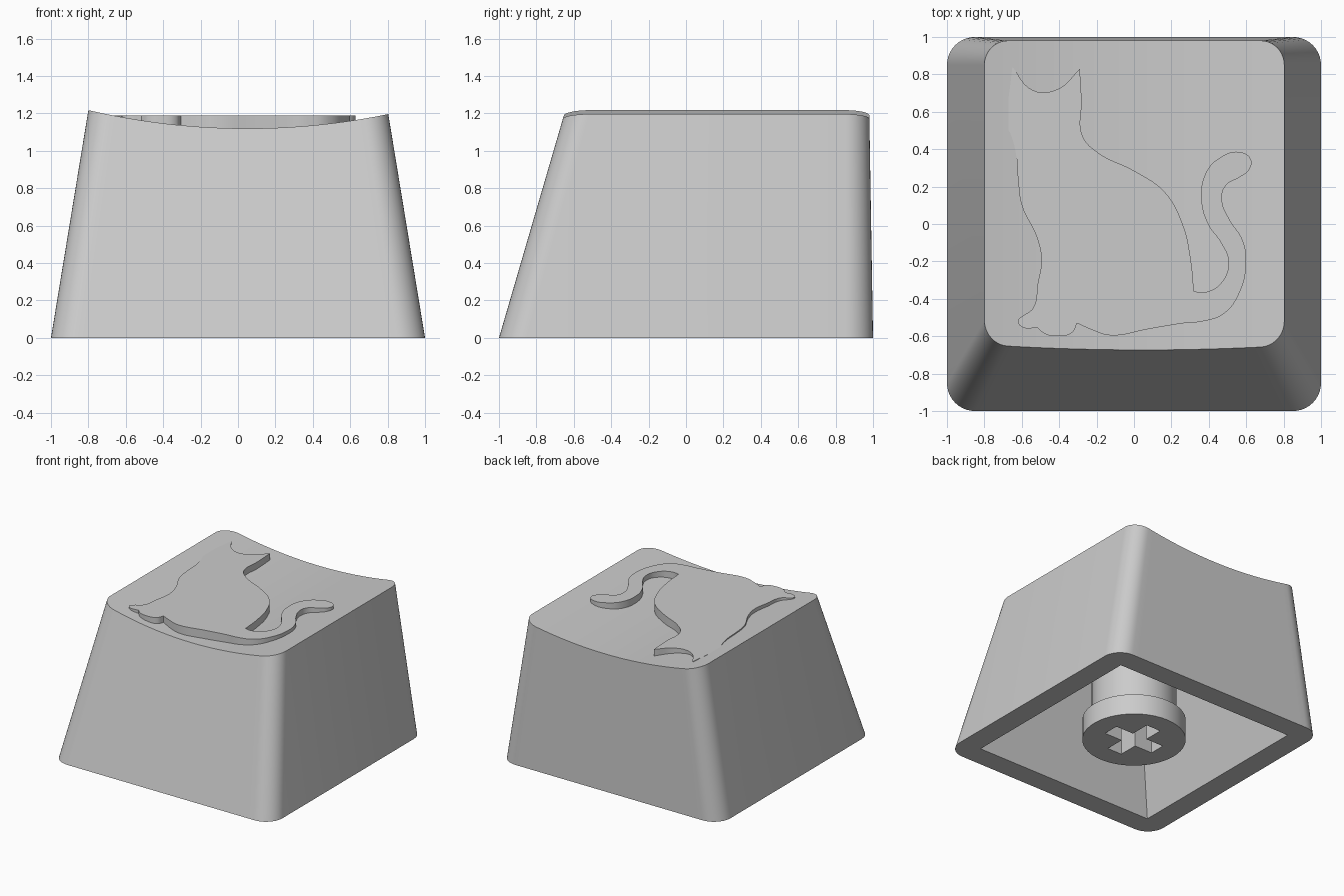
import bpy, bmesh, math
from mathutils import Vector

cube = bpy.data.objects.get("Cube")
if cube:
    bpy.data.objects.remove(cube, do_unlink=True)

grey = bpy.data.materials.new("plain grey")
grey.use_nodes = True
GREY = (0.6, 0.6, 0.6, 1)
grey.diffuse_color = GREY
grey.node_tree.nodes["Principled BSDF"].inputs["Base Color"].default_value = GREY


def activate(obj):
    bpy.ops.object.select_all(action='DESELECT')
    obj.select_set(True)
    bpy.context.view_layer.objects.active = obj


def finish(name, bm):
    bmesh.ops.recalc_face_normals(bm, faces=bm.faces[:])
    mesh = bpy.data.meshes.new(name)
    bm.to_mesh(mesh)
    bm.free()
    obj = bpy.data.objects.new(name, mesh)
    bpy.context.collection.objects.link(obj)
    mesh.materials.append(grey)
    return obj


def smooth(obj):
    activate(obj)
    bpy.ops.object.shade_smooth_by_angle(angle=math.radians(30))


def cut(obj, cutter):
    activate(obj)
    mod = obj.modifiers.new("cut", 'BOOLEAN')
    mod.operation = 'DIFFERENCE'
    mod.solver = 'EXACT'
    mod.object = cutter
    bpy.ops.object.modifier_apply(modifier=mod.name)
    bpy.data.objects.remove(cutter, do_unlink=True)


def frustum(bm, low, high, z0, z1):
    """Tapered box between two rectangles given as (x0, x1, y0, y1)."""
    rings = []
    for (x0, x1, y0, y1), z in ((low, z0), (high, z1)):
        corners = ((x0, y0), (x1, y0), (x1, y1), (x0, y1))
        rings.append([bm.verts.new((x, y, z)) for x, y in corners])
    a, b = rings
    bm.faces.new(a)
    bm.faces.new(b)
    for i in range(4):
        j = (i + 1) % 4
        bm.faces.new((a[i], a[j], b[j], b[i]))


# Keycap shell: rounded rectangle lofted up to a cylindrical dish
HEIGHT, ARC, SPAN = 1.2, 10, 32


def dish(x):
    radius = 3.75
    return 1.12 + radius - math.sqrt(radius ** 2 - (x - 0.05) ** 2)


def columns(half, front, back, r):
    """Front and back outline points paired by x, left to right."""
    arc = [(half - r + r * math.cos(a), r - r * math.sin(a))
           for a in (k / ARC * math.pi / 2 for k in range(ARC + 1))]
    flat = [((half - r) * (2 * k / SPAN - 1), 0) for k in range(1, SPAN)]
    cols = [(-x, d) for x, d in arc] + flat + arc[::-1]
    return ([Vector((x, front + d, 0)) for x, d in cols],
            [Vector((x, back - d, 0)) for x, d in cols])


def on_dish(low, high):
    z = HEIGHT
    for _ in range(8):
        p = low.lerp(high, z / HEIGHT)
        z = dish(p.x)
    return Vector((p.x, p.y, z))


bm = bmesh.new()
low_sides = columns(1, -1, 1, 0.15)
high_sides = columns(0.803, -0.65, 0.98, 0.13)
lower, upper = [], []
for lows, highs in zip(low_sides, high_sides):
    lower.append([bm.verts.new(p) for p in lows])
    upper.append([bm.verts.new(on_dish(p, q)) for p, q in zip(lows, highs)])
front, back = upper
for i in range(len(front) - 1):
    bm.faces.new((front[i], front[i + 1], back[i + 1], back[i]))
base = lower[0] + lower[1][::-1]
rim = front + back[::-1]
bm.faces.new(base)
for i in range(len(base)):
    j = (i + 1) % len(base)
    bm.faces.new((base[i], base[j], rim[j], rim[i]))
shell = finish("keycap_shell", bm)

# Hollow underside
bm = bmesh.new()
frustum(bm, (-0.825, 0.825, -0.825, 0.825), (-0.59, 0.59, -0.63, 0.73), -0.02, 0.95)
cut(shell, finish("hollow_cutter", bm))
smooth(shell)

# Mounting stem: turned profile with a wide foot and a cross socket
bm = bmesh.new()
profile = ((0.39, 0.02), (0.39, 0.19), (0.3, 0.19), (0.3, 0.23), (0.32, 0.23), (0.32, 1))
SIDES = 48
rings = [[bm.verts.new((r * math.cos(a), r * math.sin(a), z))
          for a in (math.tau * k / SIDES for k in range(SIDES))] for r, z in profile]
bm.faces.new(rings[0])
bm.faces.new(rings[-1])
for a, b in zip(rings, rings[1:]):
    for i in range(SIDES):
        j = (i + 1) % SIDES
        bm.faces.new((a[i], a[j], b[j], b[i]))
stem = finish("mounting_stem", bm)
arm, slot = 0.228, 0.066
for x, y in ((arm, slot), (slot, arm)):
    bm = bmesh.new()
    frustum(bm, (-x, x, -y, y), (-x, x, -y, y), -0.05, 0.45)
    cut(stem, finish("socket_cutter", bm))
smooth(stem)

# Raised cat silhouette: runs of smooth points, each run starting at a sharp corner
outline = [
    [(-.65, .84), (-.54, .715), (-.41, .72)],
    [(-.29, .83), (-.28, .66), (-.275, .47), (-.19, .38), (0, .285), (.165, .17),
     (.26, 0), (.305, -.2)],
    [(.32, -.36), (.38, -.365), (.47, -.31), (.505, -.2), (.465, -.1), (.395, 0),
     (.36, .13), (.385, .275), (.46, .355), (.565, .385), (.625, .345), (.615, .29),
     (.565, .25), (.49, .205), (.47, .13), (.51, .025), (.58, -.085), (.6, -.2),
     (.565, -.365), (.48, -.48), (.37, -.52), (.27, -.53), (.085, -.56),
     (-.13, -.595), (-.215, -.57)],
    [(-.305, -.53), (-.33, -.58), (-.41, -.6), (-.48, -.585)],
    [(-.515, -.555), (-.6, -.55), (-.62, -.515), (-.6, -.495), (-.54, -.45),
     (-.515, -.32), (-.495, -.19), (-.52, -.07), (-.6, .1), (-.62, .24), (-.63, .37),
     (-.655, .47), (-.69, .55), (-.67, .68)],
]
TOP, DEPTH = 1.19, 0.05
curve = bpy.data.curves.new("cat_relief", 'CURVE')
curve.dimensions = '2D'
curve.fill_mode = 'BOTH'
curve.extrude = DEPTH
curve.resolution_u = 6
spline = curve.splines.new('BEZIER')
points = [(p, k == 0) for run in outline for k, p in enumerate(run)]
spline.bezier_points.add(len(points) - 1)
for knot, ((x, y), sharp) in zip(spline.bezier_points, points):
    knot.co = (x, y, 0)
    knot.handle_left_type = knot.handle_right_type = 'VECTOR' if sharp else 'AUTO'
spline.use_cyclic_u = True
curve.materials.append(grey)
cat = bpy.data.objects.new("cat_relief", curve)
bpy.context.collection.objects.link(cat)
cat.location.z = TOP - DEPTH
activate(cat)
bpy.ops.object.convert(target='MESH')
smooth(bpy.context.view_layer.objects.active)
